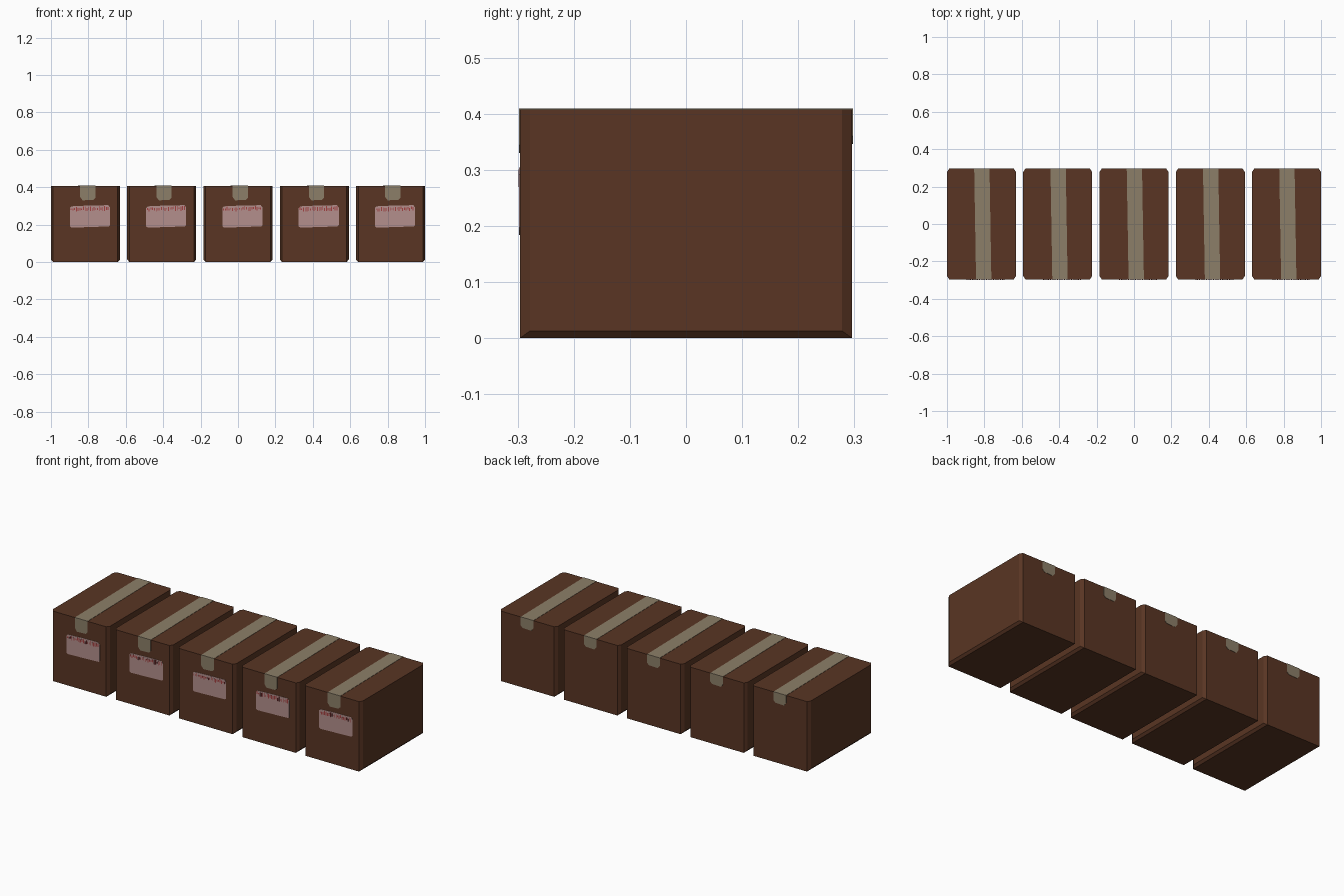
import bpy, bmesh, random
from mathutils import Vector

if "Cube" in bpy.data.objects:
    bpy.data.objects.remove(bpy.data.objects["Cube"])

random.seed(4)
HW, HD, H = 0.1845, 0.296, 0.408      # half width, half depth, height of a carton
CX, CY, CZ = 0.012, 0.018, 0.013      # corner chamfer sizes
PITCH, T = 0.40775, 0.0015            # carton spacing, plate thickness


def material(name, rgb):
    m = bpy.data.materials.new(name)
    m.diffuse_color = (*rgb, 1)
    m.use_nodes = True
    m.node_tree.nodes["Principled BSDF"].inputs["Base Color"].default_value = m.diffuse_color
    return m


BROWN = material("cardboard brown", (0.100, 0.036, 0.017))
TAPE = material("packing tape", (0.262, 0.212, 0.140))
LABEL = material("pale pink label", (0.455, 0.275, 0.265))
RED = material("red print", (0.36, 0.05, 0.05))


def finish(bm, name, mat):
    bmesh.ops.recalc_face_normals(bm, faces=bm.faces)
    me = bpy.data.meshes.new(name)
    bm.to_mesh(me)
    bm.free()
    me.materials.append(mat)
    ob = bpy.data.objects.new(name, me)
    bpy.context.collection.objects.link(ob)
    return ob


def prism(bm, pts, offset):
    """Thin plate: polygon pts extruded by offset."""
    a = [bm.verts.new(p) for p in pts]
    b = [bm.verts.new(Vector(p) + Vector(offset)) for p in pts]
    bm.faces.new(a)
    bm.faces.new(b)
    n = len(a)
    for i in range(n):
        bm.faces.new((a[i], a[(i + 1) % n], b[(i + 1) % n], b[i]))


def carton(cx, name):
    # octagonal prism; the long bottom edges are chamfered too
    bm = bmesh.new()
    ring = [(HW, HD - CY), (HW - CX, HD), (-HW + CX, HD), (-HW, HD - CY),
            (-HW, -HD + CY), (-HW + CX, -HD), (HW - CX, -HD), (HW, -HD + CY)]
    top = [bm.verts.new((cx + x, y, H)) for x, y in ring]
    low = [bm.verts.new((cx + x, y, CZ if abs(x) == HW else 0)) for x, y in ring]
    bm.faces.new(top)
    for i in range(8):
        j = (i + 1) % 8
        bm.faces.new((top[i], top[j], low[j], low[i]))
    bm.faces.new([low[i] for i in (1, 2, 5, 6)])
    bm.faces.new([low[i] for i in (0, 1, 6, 7)])
    bm.faces.new([low[i] for i in (2, 3, 4, 5)])
    finish(bm, name, BROWN)


def tape(cx, name):
    # slightly skewed strip over the top, with a flap on front and back
    bm = bmesh.new()
    w, f, b = 0.041, cx + 0.012, cx + 0.002
    e = HD + T
    prism(bm, [(f - w, -e, H), (f + w, -e, H), (b + w, e, H), (b - w, e, H)], (0, 0, T))
    for c, y, d, drop in ((f, -HD, -T, 0.078), (b, HD, T, 0.062)):
        z = H - drop
        prism(bm, [(c - w, y, H), (c - w, y, z + 0.018), (c - w + 0.014, y, z),
                   (c + w - 0.012, y, z + 0.002), (c + w, y, z + 0.014), (c + w, y, H)],
              (0, d, 0))
    finish(bm, name, TAPE)


def label(cx, name):
    # slightly tilted sticker on the front
    bm = bmesh.new()
    outline = [(-0.083, 0.190), (-0.074, 0.184), (0.05, 0.188), (0.124, 0.191),
               (0.131, 0.197), (0.131, 0.292), (0.122, 0.304), (0.03, 0.303),
               (-0.074, 0.298), (-0.083, 0.290)]
    prism(bm, [(cx + x, -HD, z) for x, z in outline], (0, -T, 0))
    finish(bm, name, LABEL)


def print_marks(cx, name):
    # row of small ragged red ticks along the label top
    bm = bmesh.new()
    y = -HD - T
    for i in range(22):
        x = cx - 0.079 + i * 0.0094
        z = 0.284 + i * 0.0002
        lo, hi = z - random.uniform(0.004, 0.015), z + random.uniform(0.001, 0.013)
        prism(bm, [(x, y, lo), (x + 0.0048, y, lo), (x + 0.0048, y, hi), (x, y, hi)],
              (0, -0.0008, 0))
    finish(bm, name, RED)


for k in range(5):
    x = (k - 2) * PITCH
    carton(x, f"carton_{k + 1}")
    tape(x, f"tape_{k + 1}")
    label(x, f"label_{k + 1}")
    print_marks(x, f"label_print_{k + 1}")
